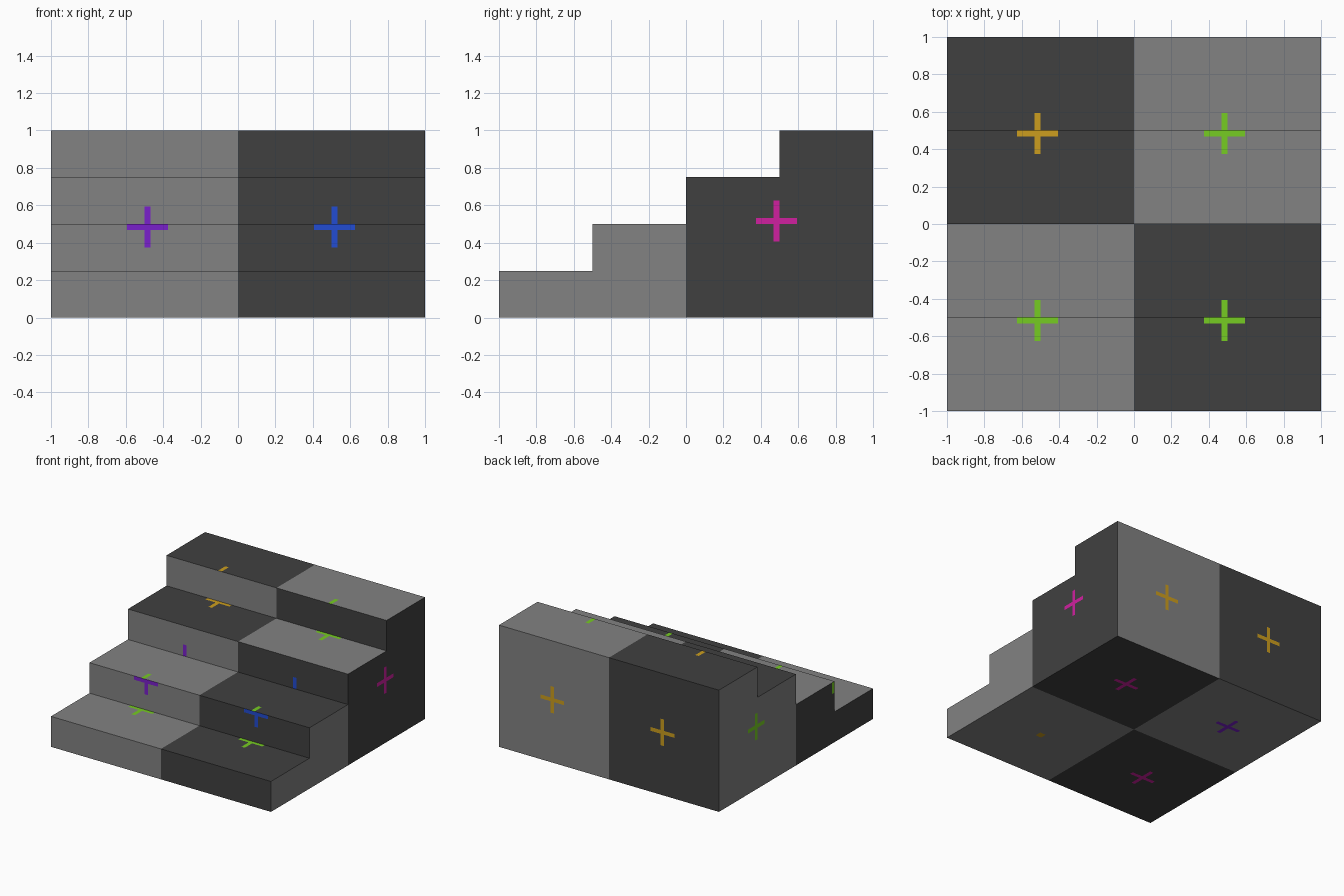
import bpy, bmesh
from mathutils import Vector

if "Cube" in bpy.data.objects:
    bpy.data.objects.remove(bpy.data.objects["Cube"])

STEPS, DEPTH, RISE = 4, 0.5, 0.25
ARM, HALF = 0.109, 0.0156            # cross arm length and half line width
LO, HI = 0.4844, 0.5156              # cross centres inside a unit cell

# Materials (sRGB converted to linear)
COLOURS = {
    "light grey": (130, 130, 130), "dark grey": (64, 64, 64),
    "green": (118, 204, 34), "orange": (204, 158, 30), "purple": (122, 32, 204),
    "blue": (34, 76, 210), "magenta": (208, 32, 160),
}
NAMES = list(COLOURS)


def linear(c):
    c /= 255
    return c / 12.92 if c <= 0.04045 else ((c + 0.055) / 1.055) ** 2.4


mesh = bpy.data.meshes.new("staircase")
for name, rgb in COLOURS.items():
    mat = bpy.data.materials.new(name)
    mat.diffuse_color = (*[linear(c) for c in rgb], 1)
    mat.use_nodes = True
    mat.node_tree.nodes["Principled BSDF"].inputs["Base Color"].default_value = mat.diffuse_color
    mesh.materials.append(mat)

bm = bmesh.new()


def face(*pts):
    bm.faces.new([bm.verts.new(p) for p in pts])


# Staircase body, one column per step
for i in range(STEPS):
    y0, y1, low, top = -1 + i * DEPTH, -1 + (i + 1) * DEPTH, i * RISE, (i + 1) * RISE
    side = [(y0, 0), (y1, 0), (y1, top), (y0, top)] + ([(y0, low)] if i else [])
    face(*[(1, y, z) for y, z in side])
    face(*[(-1, y, z) for y, z in reversed(side)])
    face((-1, y0, top), (1, y0, top), (1, y1, top), (-1, y1, top))
    face((-1, y0, low), (1, y0, low), (1, y0, top), (-1, y0, top))
    face((-1, y1, 0), (1, y1, 0), (1, y0, 0), (-1, y0, 0))
face((1, 1, 0), (-1, 1, 0), (-1, 1, 1), (1, 1, 1))
bmesh.ops.remove_doubles(bm, verts=bm.verts[:], dist=1e-5)


def cut(faces, axis, value):
    """Split the given faces along an axis-aligned plane."""
    geom = set(faces)
    for f in faces:
        geom.update(f.edges)
        geom.update(f.verts)
    co, no = Vector((0, 0, 0)), Vector((0, 0, 0))
    co[axis], no[axis] = value, 1
    bmesh.ops.bisect_plane(bm, geom=list(geom), dist=1e-5, plane_co=co, plane_no=no)
    bm.normal_update()


bm.normal_update()
cut(bm.faces[:], 0, 0)


# Two-tone checks: one rule per facing direction
def is_dark(f):
    n, c = f.normal, f.calc_center_median()
    if abs(n.z) > 0.5:
        return c.x * c.y * n.z < 0
    if abs(n.y) > 0.5:
        return c.x * n.y < 0
    return c.y * n.x > 0


for f in bm.faces:
    f.material_index = int(is_dark(f))


# Coloured crosses cut into the faces at the cell centres
def cross(normal, a, b, colour, arm=ARM, half=HALF):
    n = Vector(normal)
    u, v = [k for k in range(3) if abs(n[k]) < 0.5]

    def cell():
        return [f for f in bm.faces if f.normal.dot(n) > 0.9
                and f.calc_center_median()[u] * a > 0
                and f.calc_center_median()[v] * b > 0]

    for axis, mid in ((u, a), (v, b)):
        for d in (-arm, -half, half, arm):
            cut(cell(), axis, mid + d)
    for f in cell():
        c = f.calc_center_median()
        da, db = abs(c[u] - a), abs(c[v] - b)
        if max(da, db) < arm and min(da, db) < half:
            f.material_index = NAMES.index(colour)


FRONT, BACK, RIGHT, LEFT = (0, -1, 0), (0, 1, 0), (1, 0, 0), (-1, 0, 0)
TOP, BOTTOM = (0, 0, 1), (0, 0, -1)
cross(FRONT, -LO, LO, "purple")
cross(FRONT, HI, LO, "blue")
cross(BACK, HI, HI, "orange")
cross(BACK, -LO, HI, "orange")
cross(RIGHT, LO, HI, "magenta")
cross(LEFT, HI, HI, "green")
cross(LEFT, -LO, HI, "green")
cross(TOP, -HI, LO, "orange")
for x, y in ((LO, LO), (-HI, -HI), (LO, -HI)):
    cross(TOP, x, y, "green")
cross(BOTTOM, LO, LO, "magenta")
cross(BOTTOM, -HI, -HI, "magenta")
cross(BOTTOM, -HI, LO, "purple")
cross(BOTTOM, LO, -HI, "orange", arm=0.027, half=0.026)   # small square mark

bm.to_mesh(mesh)
bm.free()
bpy.context.collection.objects.link(bpy.data.objects.new("staircase", mesh))
